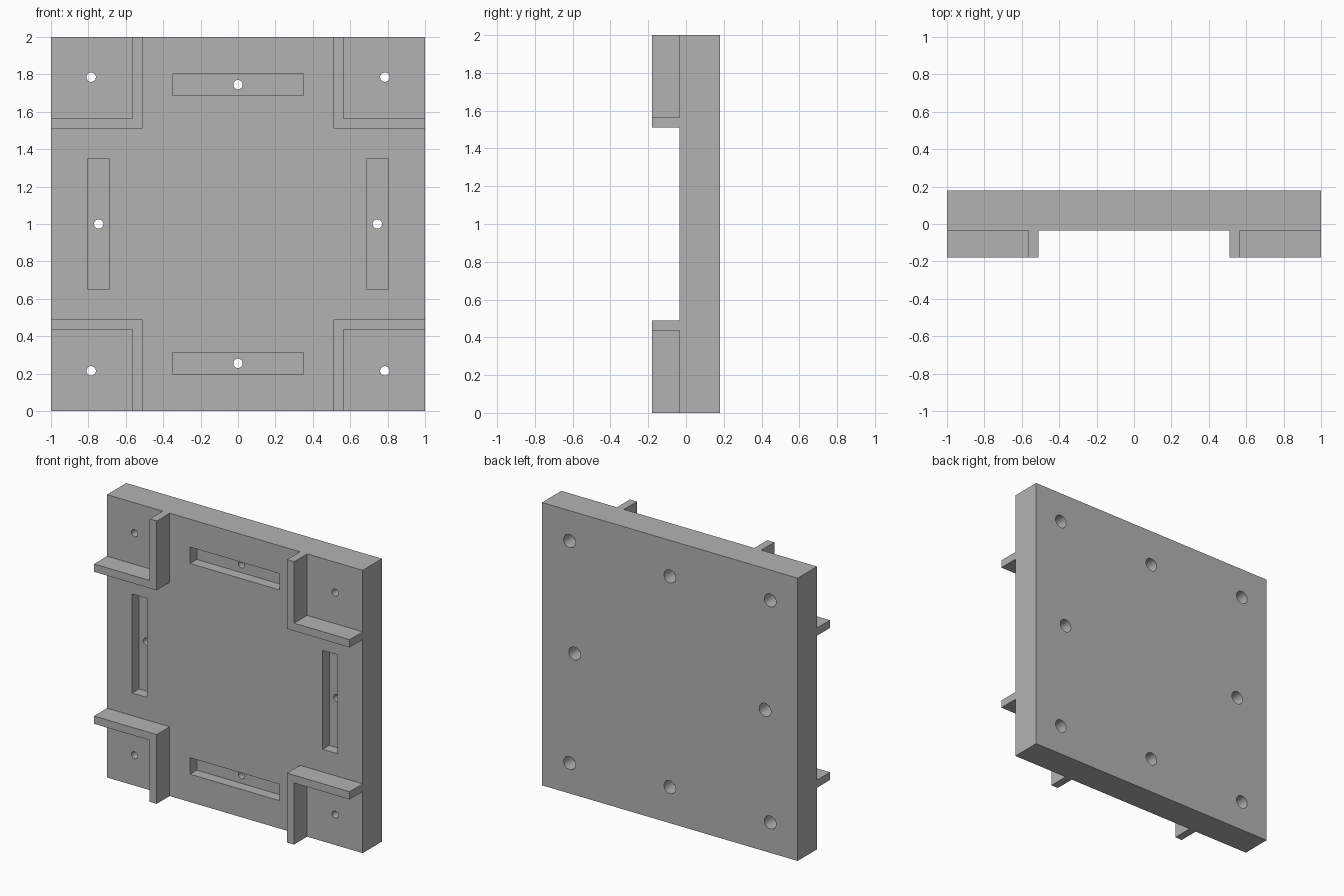
import bpy
import math

if "Cube" in bpy.data.objects:
    bpy.data.objects.remove(bpy.data.objects["Cube"], do_unlink=True)

FRONT, FACE, BACK = -0.18, -0.035, 0.18   # bracket front, plate face, plate back
SLOT_DEPTH, BORE_DEPTH = 0.075, 0.10
HOLE_R, BORE_R = 0.025, 0.046

grey = bpy.data.materials.new("plain grey")
grey.use_nodes = True
grey.diffuse_color = (0.45, 0.45, 0.45, 1)
grey.node_tree.nodes["Principled BSDF"].inputs["Base Color"].default_value = grey.diffuse_color


def box(name, x, y, z):
    """Box from three (low, high) ranges."""
    bpy.ops.mesh.primitive_cube_add(size=1, location=[sum(r) / 2 for r in (x, y, z)])
    ob = bpy.context.object
    ob.name = name
    ob.scale = [r[1] - r[0] for r in (x, y, z)]
    bpy.ops.object.transform_apply(location=True, rotation=False, scale=True)
    ob.data.materials.append(grey)
    return ob


def rod(name, x, z, radius, y0, y1):
    """Cylinder running front to back."""
    bpy.ops.mesh.primitive_cylinder_add(vertices=32, radius=radius, depth=y1 - y0,
                                        location=(x, (y0 + y1) / 2, z),
                                        rotation=(math.pi / 2, 0, 0))
    ob = bpy.context.object
    ob.name = name
    ob.data.materials.append(grey)
    return ob


def cut(target, cutter):
    """Subtract the cutter from the target, then discard it."""
    mod = target.modifiers.new("cut", "BOOLEAN")
    mod.operation = "DIFFERENCE"
    mod.solver = "EXACT"
    mod.object = cutter
    bpy.context.view_layer.objects.active = target
    bpy.ops.object.modifier_apply(modifier=mod.name)
    bpy.data.objects.remove(cutter, do_unlink=True)


def bracket(name, sx, sz):
    """L-shaped wall around one corner, extruded from a profile."""
    inner, outer, edge = 0.51, 0.565, 1.0
    profile = [(inner, inner), (edge, inner), (edge, outer),
               (outer, outer), (outer, edge), (inner, edge)]
    if sx * sz < 0:
        profile.reverse()
    n = len(profile)
    verts = [(sx * a, y, 1 + sz * b) for y in (FRONT, FACE) for a, b in profile]
    faces = [tuple(range(n)), tuple(reversed(range(n, 2 * n)))]
    faces += [(i, i + n, (i + 1) % n + n, (i + 1) % n) for i in range(n)]
    mesh = bpy.data.meshes.new(name)
    mesh.from_pydata(verts, [], faces)
    mesh.materials.append(grey)
    ob = bpy.data.objects.new(name, mesh)
    bpy.context.collection.objects.link(ob)


# Square base plate
plate = box("base_plate", (-1, 1), (FACE, BACK), (0, 2))

# Four shallow slots, one along each edge
holes = []
half_len, half_wide, offset = 0.35, 0.058, 0.745
slot_y = (FACE - 0.05, FACE + SLOT_DEPTH)
for s in (-1, 1):
    c = s * offset
    cut(plate, box("slot_cutter", (-half_len, half_len), slot_y,
                   (1 + c - half_wide, 1 + c + half_wide)))
    cut(plate, box("slot_cutter", (c - half_wide, c + half_wide), slot_y,
                   (1 - half_len, 1 + half_len)))
    holes += [(0, 1 + c), (c, 1)]

# Corner brackets
for side, sx in (("left", 1), ("right", -1)):
    for level, sz in (("upper", 1), ("lower", -1)):
        bracket(f"{level}_{side}_bracket", sx, sz)
        holes.append((sx * 0.785, 1 + sz * 0.785))

# Screw holes, counterbored from the back
for x, z in holes:
    cut(plate, rod("bore_cutter", x, z, BORE_R, BACK - BORE_DEPTH, BACK + 0.05))
    cut(plate, rod("hole_cutter", x, z, HOLE_R, FACE - 0.05, BACK + 0.05))

# Smooth hole walls, crisp edges elsewhere
bpy.ops.object.select_all(action="DESELECT")
plate.select_set(True)
bpy.context.view_layer.objects.active = plate
bpy.ops.object.shade_smooth_by_angle(angle=math.radians(30))
